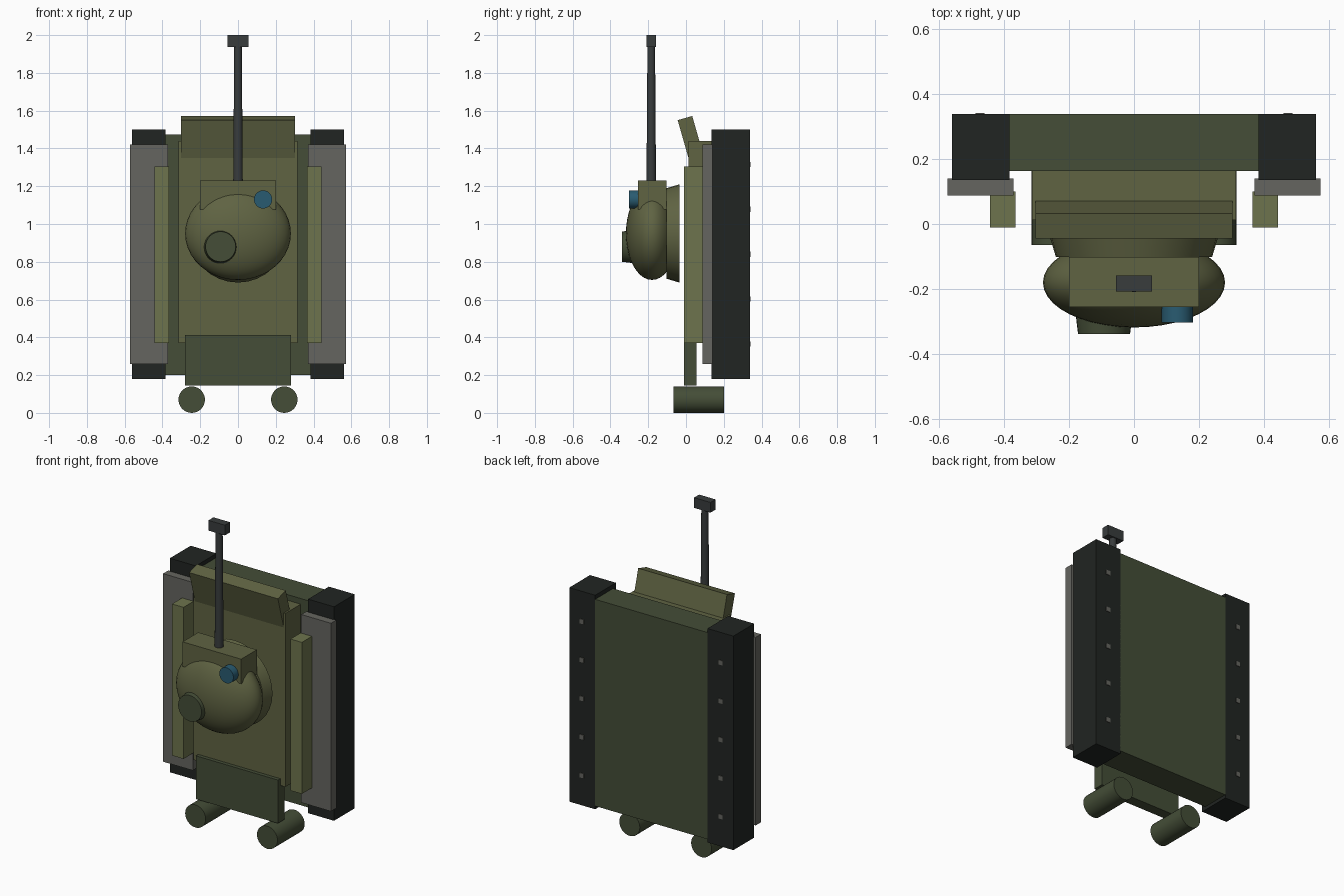
import bpy, math
from mathutils import Matrix

if "Cube" in bpy.data.objects:
    bpy.data.objects.remove(bpy.data.objects["Cube"])


def material(name, r, g, b):
    m = bpy.data.materials.new(name)
    m.diffuse_color = (r, g, b, 1)
    m.use_nodes = True
    m.node_tree.nodes["Principled BSDF"].inputs["Base Color"].default_value = m.diffuse_color
    return m


OLIVE = material("olive", 0.115, 0.125, 0.055)
LIGHT = material("light_olive", 0.155, 0.175, 0.075)
DARK = material("dark_green", 0.058, 0.075, 0.038)
BLACK = material("track_black", 0.015, 0.018, 0.016)
GREY = material("fender_grey", 0.13, 0.13, 0.115)
STEEL = material("gun_steel", 0.040, 0.045, 0.046)
BLUE = material("lens_blue", 0.022, 0.105, 0.165)


def finish(name, mat, smooth=False):
    o = bpy.context.object
    o.name = o.data.name = name
    o.data.materials.append(mat)
    if smooth:
        bpy.ops.object.shade_smooth_by_angle(angle=math.radians(35))
    return o


def box(name, x, y, z, mat, tilt=0):
    """Box from (min, max) ranges, optionally tilted about x."""
    bpy.ops.mesh.primitive_cube_add(size=1)
    o = finish(name, mat)
    o.data.transform(Matrix.Diagonal((x[1] - x[0], y[1] - y[0], z[1] - z[0], 1)))
    o.location = [(a + b) / 2 for a, b in (x, y, z)]
    o.rotation_euler.x = tilt
    return o


def round_y(name, x, z, y_front, y_back, r_front, r_back, mat):
    """Cylinder or cone lying along y."""
    bpy.ops.mesh.primitive_cone_add(
        vertices=32, radius1=r_front, radius2=r_back, depth=y_back - y_front,
        location=(x, (y_front + y_back) / 2, z), rotation=(-math.pi / 2, 0, 0))
    return finish(name, mat, True)


# Hull
box("lower_hull", (-.385, .385), (.163, .338), (.20, 1.475), DARK)
box("upper_hull", (-.314, .314), (.013, .165), (.37, 1.44), OLIVE)
box("front_plate", (-.303, .303), (-.007, .073), (1.286, 1.566), OLIVE,
    tilt=math.radians(16))
box("rear_plate", (-.28, .28), (-.01, .055), (.145, .412), DARK)

# Running gear and side parts, mirrored left and right
for s, side in ((-1, "left"), (1, "right")):
    def span(a, b):
        return sorted((s * a, s * b))
    box("track_" + side, span(.383, .56), (.136, .338), (.18, 1.50), BLACK)
    box("fender_" + side, span(.37, .573), (.088, .14), (.26, 1.42), GREY)
    box("storage_box_" + side, span(.365, .443), (-.01, .10), (.37, 1.305), LIGHT)
    round_y("exhaust_" + side, s * .245, .07, -.065, .2, .07, .07, DARK)
    for i in range(5):
        z = .365 + .2375 * i
        box(f"track_stud_{side}_{i + 1}", span(.46, .487), (.32, .342),
            (z - .014, z + .014), GREY)

# Turret
round_y("turret_ring", 0, .95, -.102, -.035, .24, .26, OLIVE)
bpy.ops.mesh.primitive_uv_sphere_add(segments=40, ring_count=20, radius=1,
                                     location=(0, -.18, .95))
turret = finish("turret", OLIVE, True)
turret.scale = (.28, .138, .246)
round_y("cupola", -.092, .88, -.338, -.24, .08, .092, DARK)
box("mantlet", (-.2, .2), (-.255, -.102), (1.078, 1.23), OLIVE)
round_y("gun_sight", .133, 1.13, -.303, -.22, .048, .048, BLUE)

# Gun
bpy.ops.mesh.primitive_cone_add(vertices=24, radius1=.0255, radius2=.02, depth=.77,
                                location=(0, -.184, 1.575))
finish("barrel", STEEL, True)
box("muzzle_brake", (-.056, .056), (-.208, -.159), (1.937, 2.0), STEEL)
